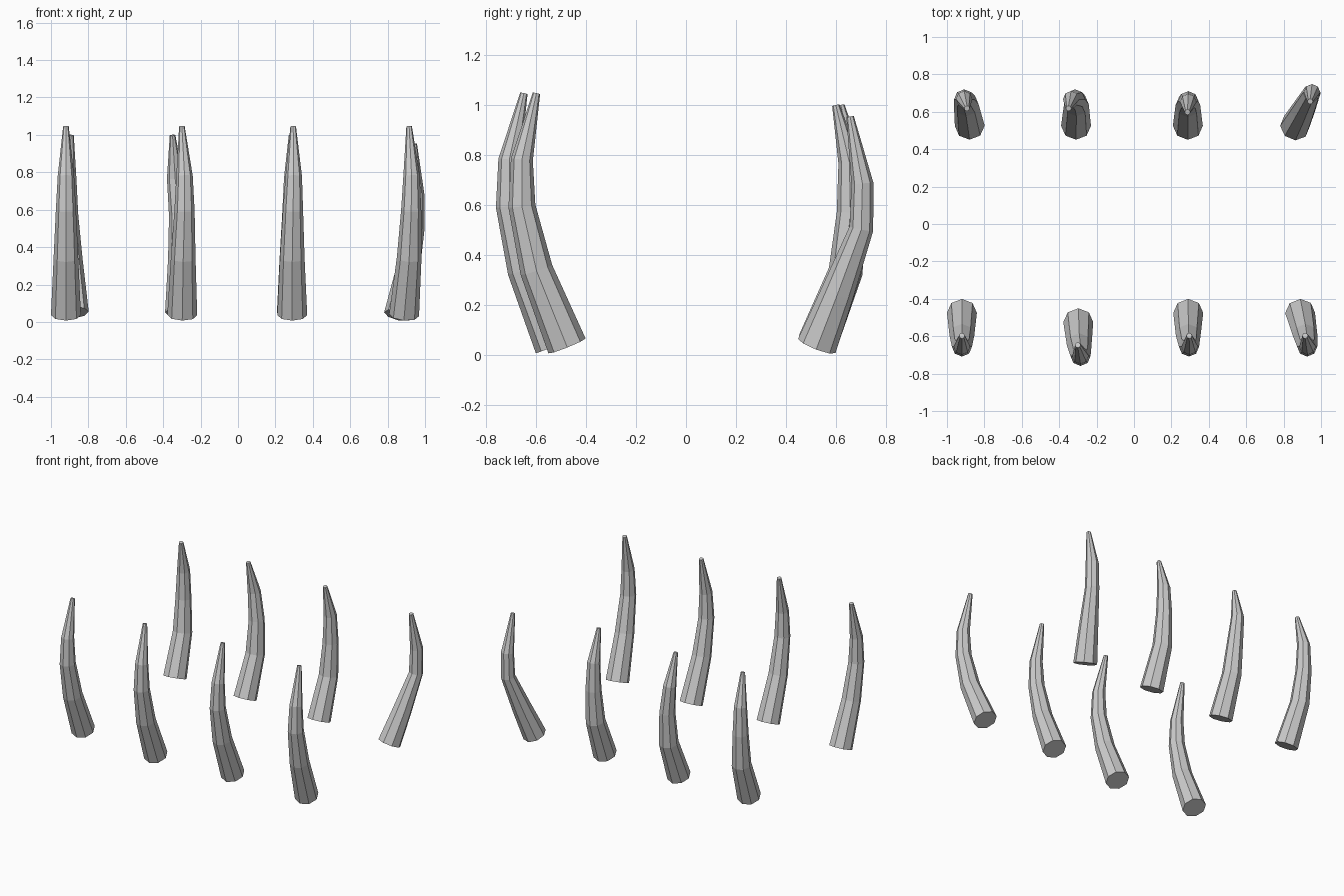
import bpy, bmesh, math
from mathutils import Vector

if "Cube" in bpy.data.objects:
    bpy.data.objects.remove(bpy.data.objects["Cube"])

SIDES = 8
RADII = (0.08, 0.066, 0.054, 0.044, 0.015)


def tusk(name, path, radii=RADII):
    """Tapered octagonal horn swept along a bent path, capped at both ends."""
    pts = [Vector(p) for p in path]
    bm = bmesh.new()
    rings = []
    for i, (p, r) in enumerate(zip(pts, radii)):
        before = (p - pts[i - 1]).normalized() if i else Vector()
        after = (pts[i + 1] - p).normalized() if i < len(pts) - 1 else Vector()
        turn = Vector((0, 0, 1)).rotation_difference((before + after).normalized())
        ring = []
        for k in range(SIDES):
            a = 2 * math.pi * k / SIDES
            ring.append(bm.verts.new(p + turn @ Vector((r * math.cos(a), r * math.sin(a), 0))))
        rings.append(ring)
    for a, b in zip(rings, rings[1:]):
        for k in range(SIDES):
            n = (k + 1) % SIDES
            bm.faces.new((a[k], a[n], b[n], b[k]))
    bm.faces.new(rings[0][::-1])
    bm.faces.new(rings[-1])
    mesh = bpy.data.meshes.new(name)
    bm.to_mesh(mesh)
    bm.free()
    bpy.context.collection.objects.link(bpy.data.objects.new(name, mesh))


# Front row: shared (y, z) bend, own x positions along the path and y shift
front_bend = ((-0.475, 0.037), (-0.597, 0.34), (-0.655, 0.595), (-0.655, 0.78), (-0.597, 1.045))
front_row = (
    ((-0.92, -0.92, -0.92, -0.92, -0.92), 0.0),
    ((-0.298, -0.293, -0.286, -0.286, -0.30), -0.05),
    ((0.29, 0.29, 0.294, 0.298, 0.295), 0.0),
    ((0.888, 0.915, 0.926, 0.928, 0.915), 0.0),
)
for i, (xs, dy) in enumerate(front_row):
    tusk(f"front_tusk_{i + 1}", [(x, y + dy, z) for x, (y, z) in zip(xs, front_bend)])

# Back row: three similar tusks leaning the other way
back_bend = ((0.525, 0.05), (0.635, 0.335), (0.656, 0.57), (0.652, 0.77), (0.598, 0.998))
back_row = (
    ((-0.878, -0.897, -0.908, -0.908, -0.893), 0.02),
    ((-0.31, -0.308, -0.315, -0.336, -0.35), 0.02),
    ((0.288, 0.288, 0.29, 0.29, 0.286), 0.0),
)
for i, (xs, dy) in enumerate(back_row):
    tusk(f"back_tusk_{i + 1}",
         [(x, y + dy * k / 4, z) for k, (x, (y, z)) in enumerate(zip(xs, back_bend))])

# Back right tusk: shorter and leaning outward
tusk("back_tusk_4", ((0.86, 0.522, 0.037), (0.903, 0.605, 0.25), (0.95, 0.70, 0.505),
                     (0.952, 0.704, 0.685), (0.942, 0.655, 0.952)),
     (0.08, 0.066, 0.048, 0.044, 0.015))
